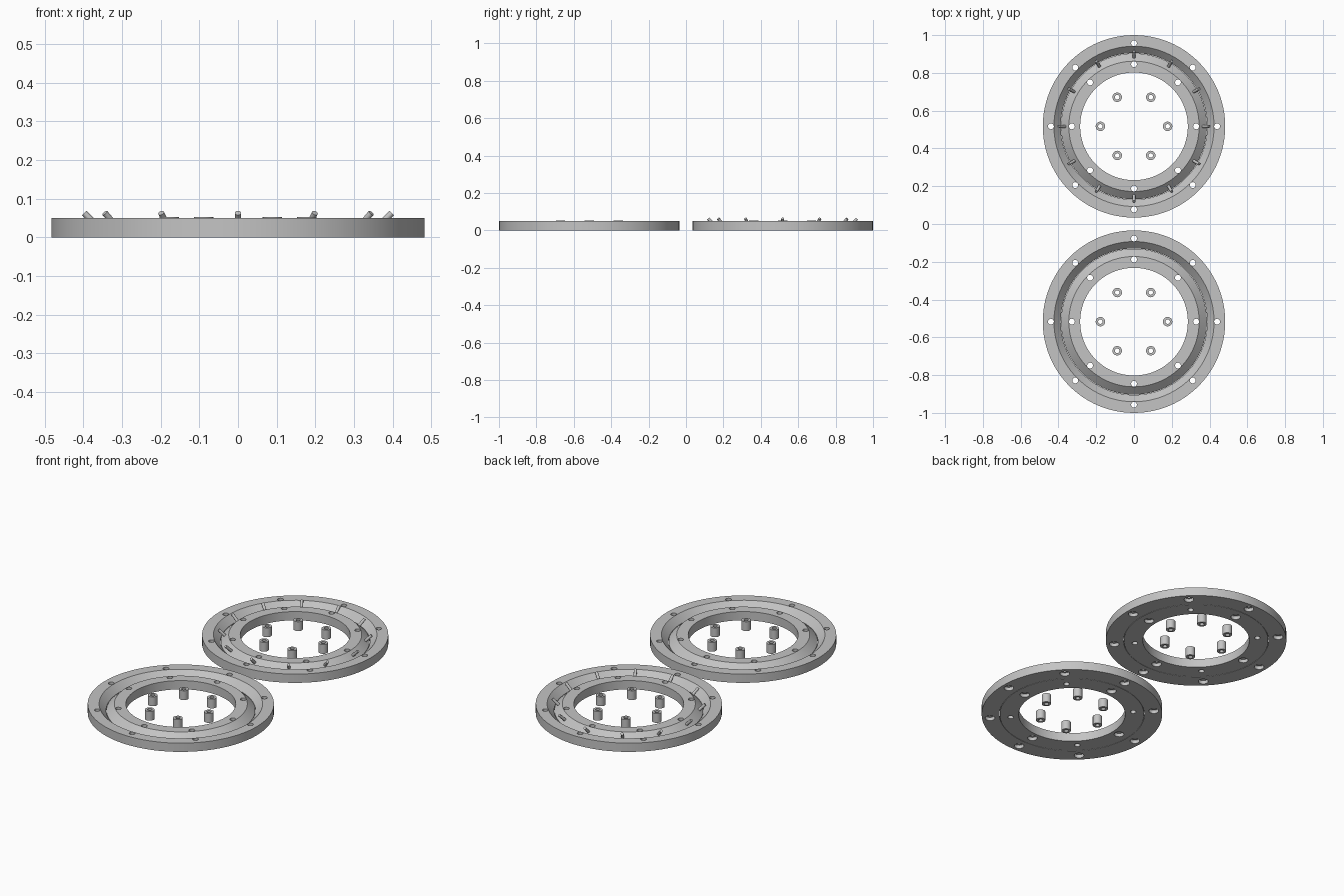
import bpy, bmesh, math
from mathutils import Matrix, Vector

cube = bpy.data.objects.get("Cube")
if cube:
    bpy.data.objects.remove(cube)

steel = bpy.data.materials.new("brushed steel grey")
steel.use_nodes = True
grey = (0.55, 0.55, 0.55, 1)
steel.diffuse_color = grey
steel.node_tree.nodes["Principled BSDF"].inputs["Base Color"].default_value = grey

HEIGHT = 0.05
CENTRE = 0.517          # distance of each bearing from the origin
BOLT_R = {"outer": 0.44, "inner": 0.329}


def finish(name, bm, y=0.0):
    bmesh.ops.recalc_face_normals(bm, faces=bm.faces)
    mesh = bpy.data.meshes.new(name)
    bm.to_mesh(mesh)
    bm.free()
    mesh.materials.append(steel)
    ob = bpy.data.objects.new(name, mesh)
    ob.location.y = y
    bpy.context.collection.objects.link(ob)
    return ob


def smooth(ob):
    bpy.ops.object.select_all(action='DESELECT')
    ob.select_set(True)
    bpy.context.view_layer.objects.active = ob
    bpy.ops.object.shade_smooth_by_angle(angle=math.radians(30))


def lathe(bm, profile, steps):
    """Revolve a closed (radius, z) profile around z."""
    rings = []
    for i in range(steps):
        turn = Matrix.Rotation(math.tau * i / steps, 3, 'Z')
        rings.append([bm.verts.new(turn @ Vector((r, 0, z))) for r, z in profile])
    n = len(profile)
    for i in range(steps):
        a, b = rings[i], rings[(i + 1) % steps]
        for k in range(n):
            bm.faces.new((a[k], b[k], b[(k + 1) % n], a[(k + 1) % n]))


def cylinder(bm, radius, start, end, sides):
    start, end = Vector(start), Vector(end)
    axis = end - start
    place = Matrix.Translation((start + end) / 2) @ axis.to_track_quat('Z', 'Y').to_matrix().to_4x4()
    bmesh.ops.create_cone(bm, cap_ends=True, segments=sides, radius1=radius,
                          radius2=radius, depth=axis.length, matrix=place)


def polar(r, angle, z):
    return (r * math.cos(angle), r * math.sin(angle), z)


def drill(ob, radius, top, spots):
    """Cut vertical holes from below the part up to the height top."""
    bm = bmesh.new()
    for x, y, _ in spots:
        cylinder(bm, radius, (x, y, -0.02), (x, y, top), 24)
    cutter = finish("drill", bm, ob.location.y)
    mod = ob.modifiers.new("holes", 'BOOLEAN')
    mod.object, mod.operation, mod.solver = cutter, 'DIFFERENCE', 'EXACT'
    bpy.context.view_layer.objects.active = ob
    bpy.ops.object.modifier_apply(modifier=mod.name)
    bpy.data.objects.remove(cutter)


# Race cross-sections: the two slopes together form the V groove
PROFILES = {
    "outer": [(0.388, 0), (0.483, 0), (0.483, HEIGHT), (0.424, HEIGHT), (0.388, 0.013)],
    "inner": [(0.285, 0), (0.386, 0), (0.386, 0.013), (0.345, HEIGHT), (0.285, HEIGHT)],
}

for side, y in (("rear", CENTRE), ("front", -CENTRE)):
    # Races with through holes and counterbores underneath
    for race, profile in PROFILES.items():
        bm = bmesh.new()
        lathe(bm, profile, 96)
        ob = finish(f"{side}_{race}_race", bm, y)
        spots = [polar(BOLT_R[race], math.tau * i / 8, 0) for i in range(8)]
        drill(ob, 0.0155, 0.1, spots)
        drill(ob, 0.026, 0.02, spots if race == "outer" else spots[::2])
        smooth(ob)

    # Hollow spacers standing in the middle
    for i in range(6):
        bm = bmesh.new()
        lathe(bm, [(0.012, 0), (0.025, 0), (0.025, 0.053), (0.012, 0.053)], 24)
        bmesh.ops.translate(bm, verts=bm.verts, vec=polar(0.178, math.tau * i / 6, 0))
        smooth(finish(f"{side}_spacer_{i + 1}", bm, y))

# Tilted roller pins set on the inner slope of the rear bearing
for i in range(12):
    angle = math.tau * i / 12
    bm = bmesh.new()
    cylinder(bm, 0.008, polar(0.364, angle, 0.029), polar(0.398, angle, 0.063), 16)
    smooth(finish(f"roller_pin_{i + 1}", bm, CENTRE))
